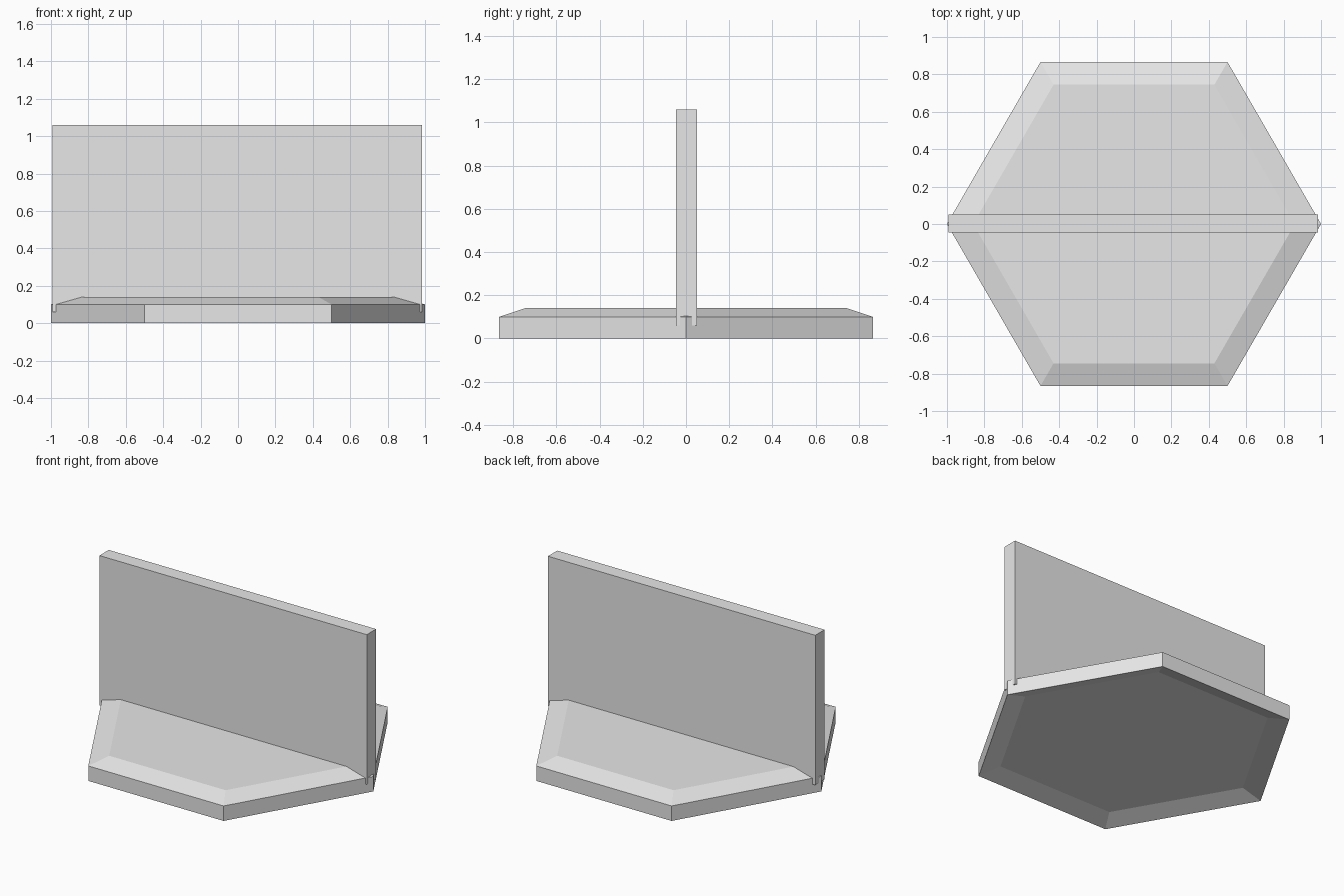
import bpy
import bmesh
from math import cos, sin, pi

cube = bpy.data.objects.get("Cube")
if cube:
    bpy.data.objects.remove(cube, do_unlink=True)

# One plain grey for everything
grey = bpy.data.materials.new("light grey")
grey.use_nodes = True
grey.diffuse_color = (0.8, 0.8, 0.8, 1)
grey.node_tree.nodes["Principled BSDF"].inputs["Base Color"].default_value = (0.8, 0.8, 0.8, 1)


def add_object(name, bm):
    bmesh.ops.recalc_face_normals(bm, faces=bm.faces)
    mesh = bpy.data.meshes.new(name)
    bm.to_mesh(mesh)
    bm.free()
    mesh.materials.append(grey)
    obj = bpy.data.objects.new(name, mesh)
    bpy.context.collection.objects.link(obj)
    return obj


# Hexagonal tile: rings from the recessed underside, round the rim, to the raised top
bm = bmesh.new()
rings = []
for radius, z in [(0.86, 0.04), (1, 0), (1, 0.1), (0.86, 0.14)]:
    rings.append([bm.verts.new((radius * cos(i * pi / 3), radius * sin(i * pi / 3), z))
                  for i in range(6)])
for low, high in zip(rings, rings[1:]):
    for i in range(6):
        j = (i + 1) % 6
        bm.faces.new((low[i], low[j], high[j], high[i]))
bm.faces.new(rings[0])
bm.faces.new(rings[-1])
add_object("hexagonal_base", bm)

# Upright wall, sunk into the tile from corner to corner
bm = bmesh.new()
bmesh.ops.create_cube(bm, size=1)
bmesh.ops.scale(bm, vec=(1.975, 0.098, 1), verts=bm.verts)
wall = add_object("upright_wall", bm)
wall.location = (-0.004, 0.003, 0.56)
